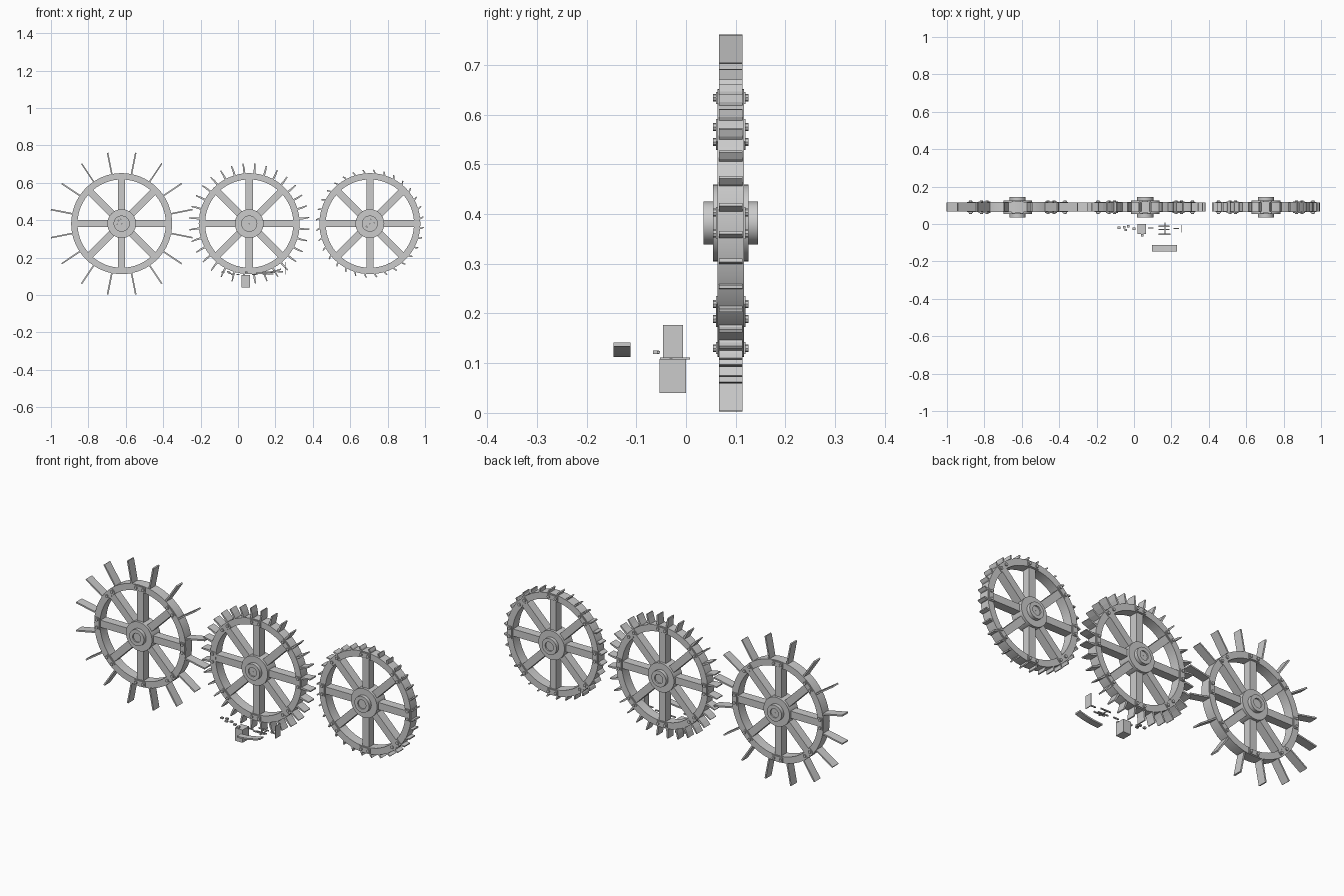
import bpy, math
from mathutils import Matrix, Vector

if "Cube" in bpy.data.objects:
    bpy.data.objects.remove(bpy.data.objects["Cube"])

YC = 0.09   # wheel plane
ZC = 0.382  # axle height


def mesh_obj(name, verts, faces):
    me = bpy.data.meshes.new(name)
    me.from_pydata(verts, [], faces)
    me.update()
    ob = bpy.data.objects.new(name, me)
    bpy.context.collection.objects.link(ob)
    return ob


class Builder:
    """Collects boxes, rings and extruded profiles into one mesh."""
    def __init__(self):
        self.v, self.f = [], []

    def prism(self, pts, y0, y1, m=Matrix()):
        b, n = len(self.v), len(pts)
        for y in (y0, y1):
            self.v += [m @ Vector((p[0], y, p[1])) for p in pts]
        self.f.append([b + i for i in range(n)])
        self.f.append([b + n + i for i in reversed(range(n))])
        for i in range(n):
            j = (i + 1) % n
            self.f.append([b + j, b + i, b + n + i, b + n + j])

    def box(self, x0, x1, y0, y1, z0, z1, m=Matrix()):
        self.prism([(x0, z0), (x1, z0), (x1, z1), (x0, z1)], y0, y1, m)

    def ring(self, r0, r1, hw, n, m=Matrix()):
        b = len(self.v)
        prof = [(r0, -hw), (r1, -hw), (r1, hw), (r0, hw)]
        for i in range(n):
            a = 2 * math.pi * i / n
            self.v += [m @ Vector((r * math.cos(a), y, r * math.sin(a))) for r, y in prof]
        for i in range(n):
            p, q = b + 4 * i, b + 4 * ((i + 1) % n)
            for k in range(4):
                l = (k + 1) % 4
                self.f.append([p + k, p + l, q + l, q + k])

    def done(self, name, smooth=False):
        ob = mesh_obj(name, self.v, self.f)
        if smooth:
            bpy.context.view_layer.objects.active = ob
            ob.select_set(True)
            bpy.ops.object.shade_smooth_by_angle()
            ob.select_set(False)
        return ob


def wheel(tag, x, blades, profile, phase):
    base = Matrix.Translation((x, YC, ZC))

    def rot(a):
        return base @ Matrix.Rotation(a, 4, 'Y')

    # rim
    b = Builder()
    b.ring(0.236, 0.270, 0.0265, 64, base)
    b.done(tag + "_rim", True)
    # stepped hub with axle bore
    b = Builder()
    b.ring(0.040, 0.077, 0.036, 40, base)
    b.ring(0.024, 0.043, 0.055, 40, base)
    b.ring(0.001, 0.024, 0.048, 24, base)
    b.done(tag + "_hub", True)
    # spokes
    b = Builder()
    for i in range(8):
        b.box(-0.019, 0.019, -0.023, 0.023, 0.06, 0.245, rot(i * math.pi / 4))
    b.done(tag + "_spokes")
    # joint plates and bolts where spokes meet the rim
    b = Builder()
    for i in range(8):
        m = rot(i * math.pi / 4)
        b.box(-0.032, 0.032, -0.030, 0.030, 0.239, 0.264, m)
        for s in (-0.021, 0.021):
            b.prism([(s + 0.008 * math.cos(k * math.pi / 4),
                      0.252 + 0.008 * math.sin(k * math.pi / 4)) for k in range(8)],
                    -0.036, 0.036, m)
    b.done(tag + "_joints")
    # paddles
    b = Builder()
    for i in range(blades):
        b.prism(profile, -0.024, 0.024, rot(2 * math.pi * (i + phase) / blades))
    b.done(tag + "_paddles")


# long straight paddles, medium paddles, short slanted buckets
wheel("undershot_wheel", -0.622, 16,
      [(-0.004, 0.266), (0.004, 0.266), (0.004, 0.386), (-0.004, 0.386)], 0.5)
wheel("breast_wheel", 0.06, 32,
      [(-0.005, 0.266), (0.006, 0.266), (0.005, 0.295), (0.001, 0.323),
       (-0.005, 0.322), (-0.004, 0.295)], 0.5)
wheel("overshot_wheel", 0.705, 32,
      [(-0.005, 0.264), (0.005, 0.264), (0.002, 0.277), (-0.006, 0.290),
       (-0.012, 0.287), (-0.006, 0.276)], 0.5)

# loose block
b = Builder()
b.box(0.019, 0.064, -0.053, 0.0, 0.040, 0.108)
b.done("loose_block")

# thin upright plate
b = Builder()
b.box(0.250, 0.254, -0.046, -0.006, 0.110, 0.177)
b.done("thin_plate")

# curved strip in front
b = Builder()
n = 8
xs = [0.095 + 0.135 * i / n for i in range(n + 1)]
zc = [0.112 + 0.022 * (i / n) ** 2 for i in range(n + 1)]
b.prism(list(zip(xs, zc)) + [(x, z + 0.008) for x, z in reversed(list(zip(xs, zc)))],
        -0.146, -0.112)
b.done("curved_strip")

# slim rods
b = Builder()
for x, y, z, l in ((0.13, -0.012, 0.122, 0.06), (0.13, -0.030, 0.112, 0.06),
                   (0.13, -0.055, 0.122, 0.065), (0.075, -0.022, 0.110, 0.03),
                   (0.21, -0.025, 0.125, 0.03)):
    b.box(x, x + l, y - 0.003, y + 0.003, z - 0.003, z + 0.003)
b.box(0.163, 0.168, -0.052, 0.008, 0.107, 0.111)
b.done("loose_rods")

# small pegs
b = Builder()
for x, y, z in ((-0.08, -0.020, 0.122), (-0.052, -0.018, 0.124), (-0.045, -0.032, 0.118),
                (-0.03, -0.012, 0.112), (0.0, -0.025, 0.110), (0.045, -0.06, 0.122)):
    b.box(x - 0.007, x + 0.007, y - 0.006, y + 0.006, z - 0.004, z + 0.004)
b.done("loose_pegs")
